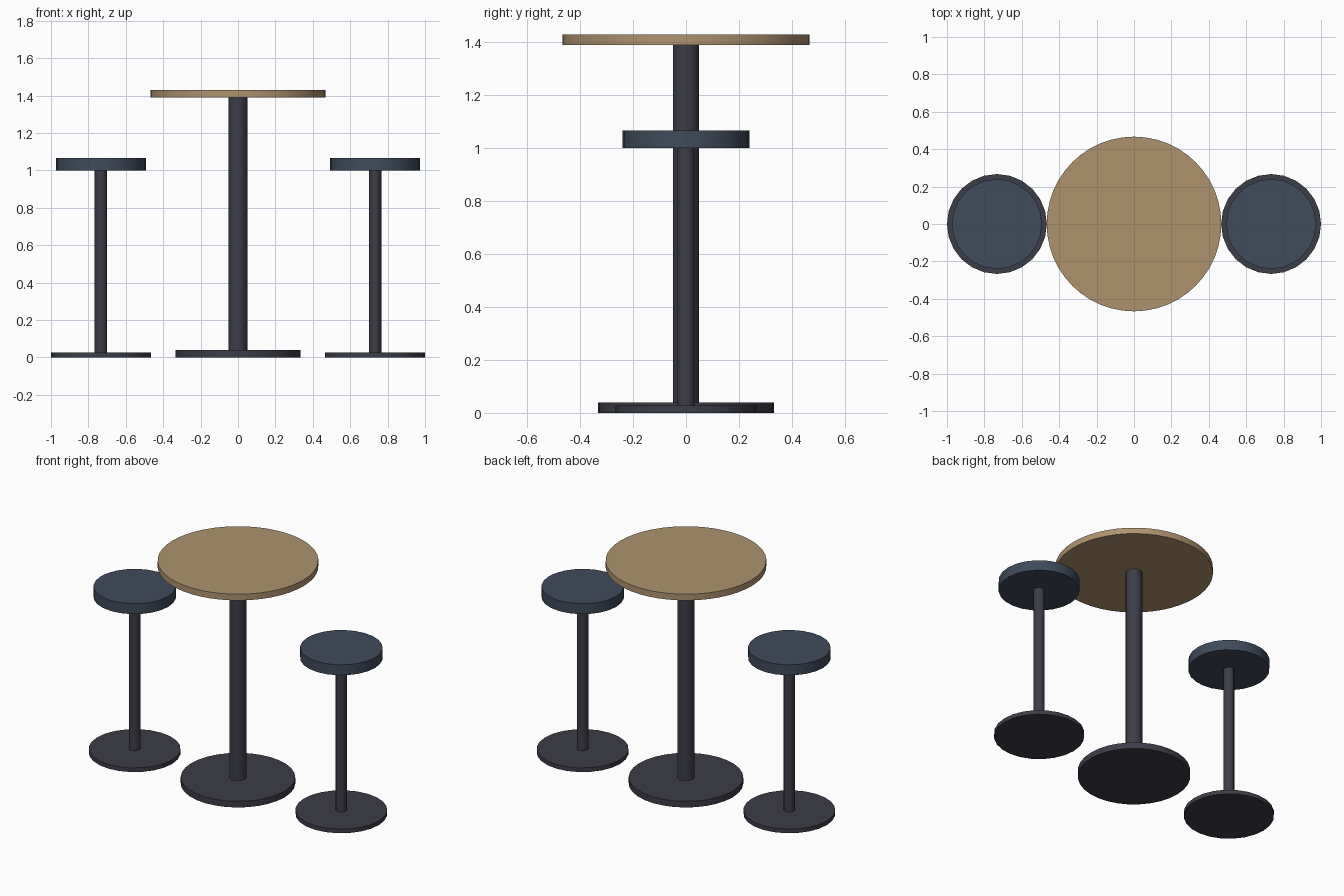
import bpy
from math import radians

cube = bpy.data.objects.get("Cube")
if cube:
    bpy.data.objects.remove(cube, do_unlink=True)


def make_material(name, color):
    mat = bpy.data.materials.new(name)
    mat.use_nodes = True
    mat.diffuse_color = color
    bsdf = next(n for n in mat.node_tree.nodes if n.type == 'BSDF_PRINCIPLED')
    bsdf.inputs["Base Color"].default_value = color
    return mat


def disc(name, x, radius, bottom, top, sides, mat):
    """Upright cylinder between two heights, smooth round the side."""
    bpy.ops.mesh.primitive_cylinder_add(
        vertices=sides, radius=radius, depth=top - bottom,
        location=(x, 0, (bottom + top) / 2))
    obj = bpy.context.object
    obj.name = name
    obj.data.materials.append(mat)
    bpy.ops.object.shade_smooth_by_angle(angle=radians(40))
    return obj


wood = make_material("wood", (0.43, 0.29, 0.155, 1))
metal = make_material("dark_metal", (0.046, 0.046, 0.065, 1))
fabric = make_material("blue_seat", (0.05, 0.069, 0.103, 1))

# Table
disc("table_base", 0, 0.333, 0, 0.04, 32, metal)
disc("table_pole", 0, 0.05, 0.04, 1.39, 16, metal)
disc("table_top", 0, 0.467, 1.39, 1.43, 48, wood)

# Stool on each side
for side, x in (("left", 0.733), ("right", -0.733)):
    disc(f"{side}_stool_base", x, 0.267, 0, 0.027, 24, metal)
    disc(f"{side}_stool_pole", x, 0.033, 0.027, 1.0, 12, metal)
    disc(f"{side}_stool_seat", x, 0.24, 1.0, 1.067, 24, fabric)
